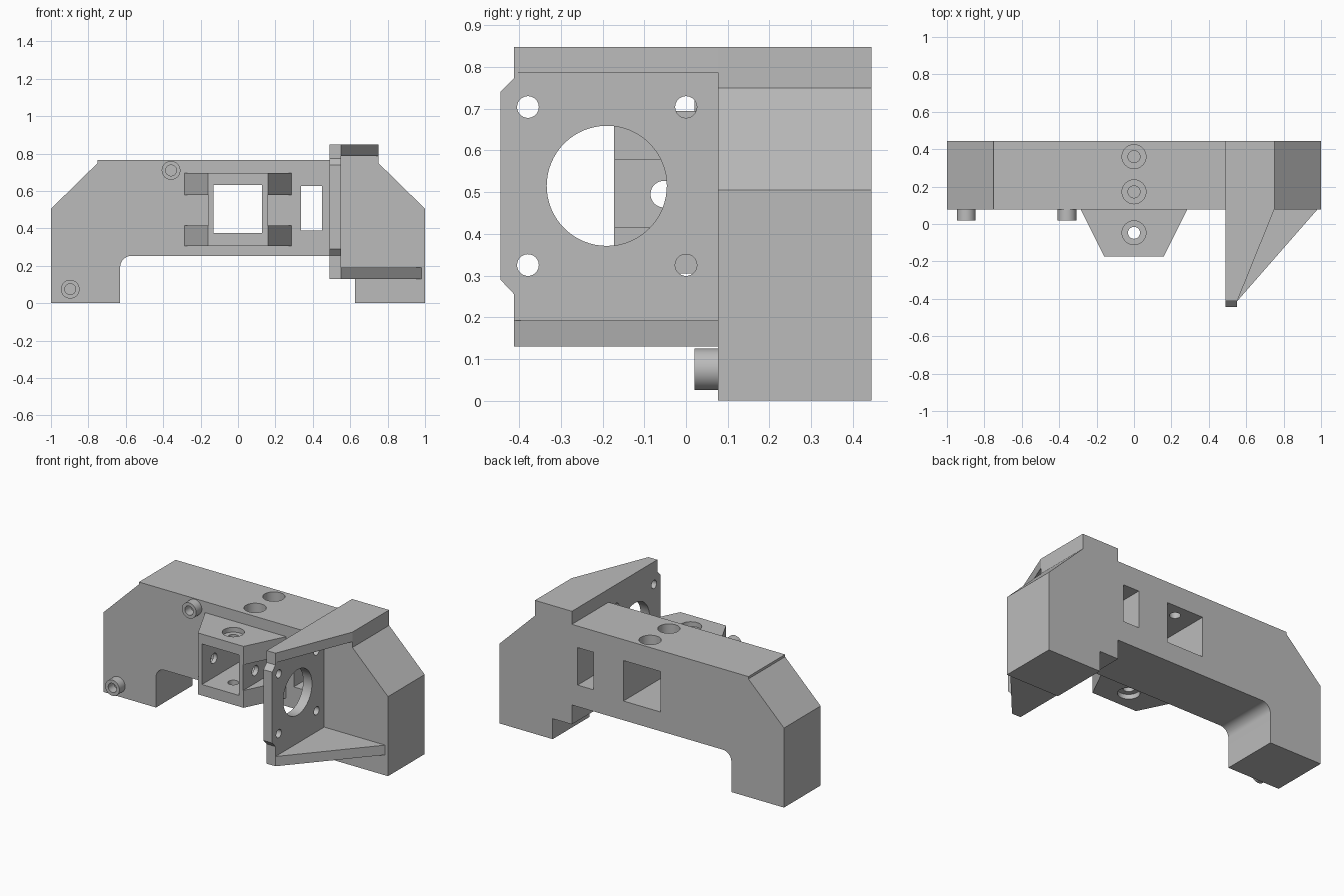
import bpy, bmesh, math
from mathutils import Vector

default = bpy.data.objects.get("Cube")
if default:
    bpy.data.objects.remove(default, do_unlink=True)

grey = bpy.data.materials.new("light_grey")
grey.use_nodes = True
colour = (0.5, 0.5, 0.5, 1)
grey.diffuse_color = colour
grey.node_tree.nodes["Principled BSDF"].inputs["Base Color"].default_value = colour

FRONT, BACK = 0.077, 0.445


def prism(name, profile, axis, lo, hi):
    """Extrude a 2D profile along an axis; the profile uses the other two axes in order."""
    def point(p, d):
        c = list(p)
        c.insert("xyz".index(axis), d)
        return Vector(c)
    bm = bmesh.new()
    face = bm.faces.new([bm.verts.new(point(p, lo)) for p in profile])
    ext = bmesh.ops.extrude_face_region(bm, geom=[face])
    verts = [g for g in ext["geom"] if isinstance(g, bmesh.types.BMVert)]
    bmesh.ops.translate(bm, verts=verts, vec=point((0, 0), hi - lo))
    bmesh.ops.recalc_face_normals(bm, faces=bm.faces)
    mesh = bpy.data.meshes.new(name)
    bm.to_mesh(mesh)
    bm.free()
    mesh.materials.append(grey)
    obj = bpy.data.objects.new(name, mesh)
    bpy.context.collection.objects.link(obj)
    return obj


def rect(a0, a1, b0, b1):
    return [(a0, b0), (a1, b0), (a1, b1), (a0, b1)]


def circle(a, b, r, n=40):
    return [(a + r * math.cos(2 * math.pi * i / n), b + r * math.sin(2 * math.pi * i / n))
            for i in range(n)]


def cut(target, profile, axis, lo, hi):
    """Subtract a prism from the target and discard the cutter."""
    cutter = prism("cutter", profile, axis, lo, hi)
    cutter.hide_render = True
    mod = target.modifiers.new("cut", "BOOLEAN")
    mod.operation, mod.solver, mod.object = "DIFFERENCE", "EXACT", cutter
    activate(target)
    bpy.ops.object.modifier_apply(modifier=mod.name)
    bpy.data.objects.remove(cutter, do_unlink=True)


def activate(obj):
    bpy.ops.object.select_all(action="DESELECT")
    obj.select_set(True)
    bpy.context.view_layer.objects.active = obj


# Main beam with two legs, a filleted inner corner and a taller right end
fillet = [(-0.57 + 0.06 * math.cos(math.radians(t)), 0.193 + 0.06 * math.sin(math.radians(t)))
          for t in range(180, 89, -10)]
body = prism("main_beam", [(-1, 0), (-0.63, 0)] + fillet + [
    (0.49, 0.253), (0.49, 0.13), (0.625, 0.13), (0.625, 0), (1, 0), (1, 0.505),
    (0.75, 0.75), (0.75, 0.848), (0.49, 0.848), (0.49, 0.765), (-0.75, 0.765),
    (-0.75, 0.75), (-1, 0.505)], "y", FRONT, BACK)

# Trapezoid bracket on the front
bracket = prism("front_bracket", [(-0.285, FRONT), (-0.16, -0.173), (0.16, -0.173),
                                  (0.285, FRONT)], "z", 0.305, 0.695)
for side in (-1, 1):
    lo, hi = sorted((side * 0.158, side * 0.4))
    cut(bracket, rect(lo, hi, 0.415, 0.578), "y", -0.3, 0.2)

# Square window through beam and bracket, and a narrow window in the beam
window = rect(-0.132, 0.128, 0.375, 0.632)
for part in (body, bracket):
    cut(part, window, "y", -0.6, 0.6)
cut(body, rect(0.338, 0.45, 0.39, 0.628), "y", -0.6, 0.6)

# Counterbored vertical screw holes and the cross hole in the bracket
for y in (0.36, 0.172):
    cut(body, circle(0, y, 0.064), "z", 0.7, 0.9)
    cut(body, circle(0, y, 0.032), "z", 0.5, 0.9)
cut(bracket, circle(0, -0.047, 0.032), "z", 0.2, 0.8)
cut(bracket, circle(0, -0.047, 0.064), "z", 0.665, 0.8)
cut(bracket, circle(0, -0.047, 0.064), "z", 0.2, 0.335)
cut(bracket, circle(-0.053, 0.495, 0.032), "x", -0.5, 0.5)

# Motor plate with chamfered tabs, one large bore and four screw holes
plate = prism("motor_plate", [
    (FRONT, 0.13), (-0.412, 0.13), (-0.412, 0.255), (-0.445, 0.29), (-0.445, 0.74),
    (-0.412, 0.773), (-0.412, 0.848), (FRONT, 0.848)], "x", 0.49, 0.552)
cut(plate, circle(-0.19, 0.515, 0.144, 64), "x", 0.4, 0.7)
for y in (-0.379, 0):
    for z in (0.325, 0.704):
        cut(plate, circle(y, z, 0.026), "x", 0.4, 0.7)

# Triangular gussets above and below the motor
gussets = [prism(name, [(0.552, FRONT), (0.552, -0.412), (reach, FRONT)], "z", lo, hi)
           for name, reach, lo, hi in (("upper_gusset", 0.75, 0.787, 0.848),
                                       ("lower_gusset", 0.98, 0.13, 0.192))]

# Small tubular bosses on the front face
bosses = []
for name, x, z in (("lower_boss", -0.897, 0.075), ("upper_boss", -0.358, 0.71)):
    boss = prism(name, circle(x, z, 0.05), "y", 0.02, FRONT)
    cut(boss, circle(x, z, 0.029), "y", -0.1, 0.2)
    bosses.append(boss)

for part in [body, bracket, plate] + gussets + bosses:
    activate(part)
    bpy.ops.object.shade_smooth_by_angle(angle=math.radians(25))
